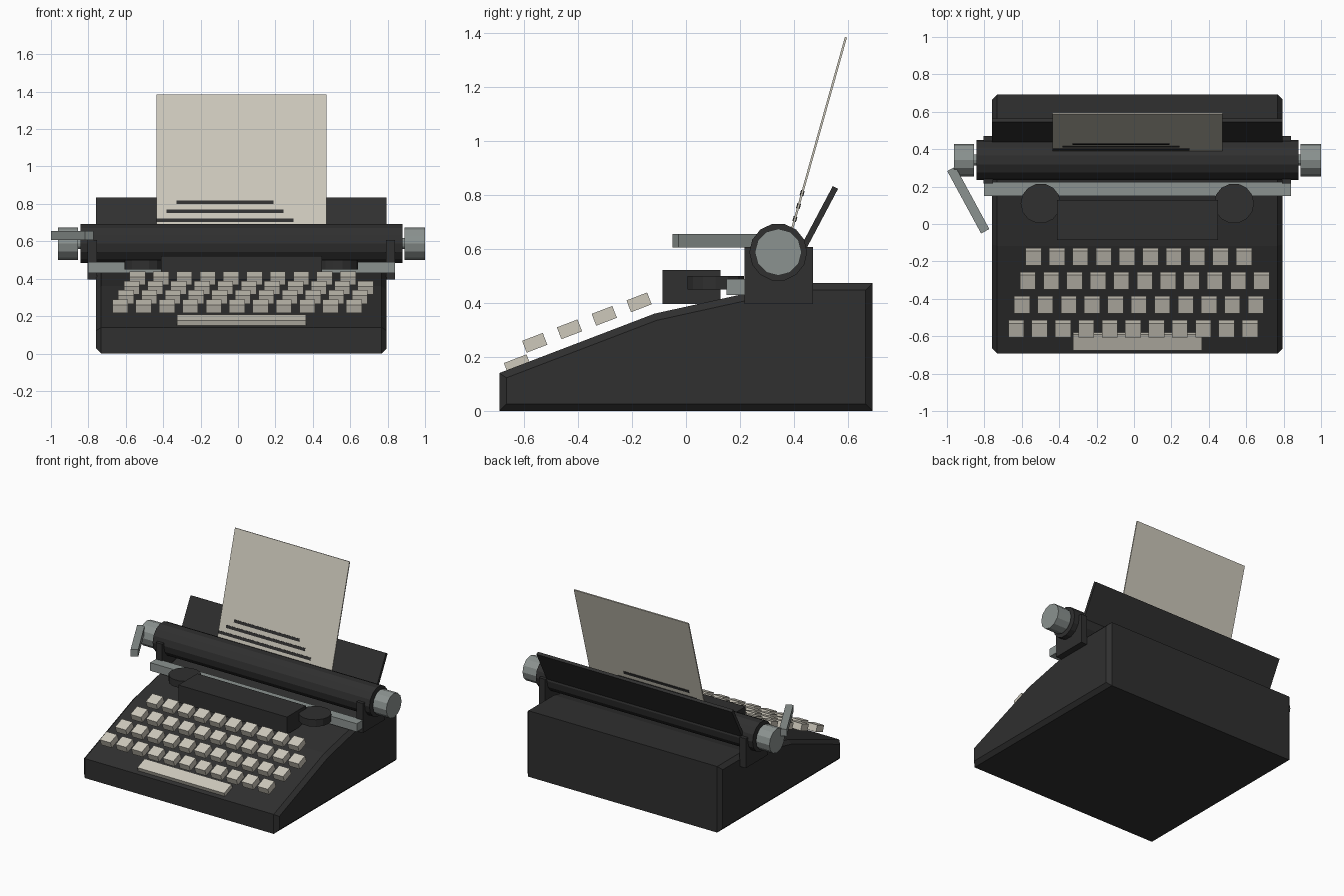
import bpy, bmesh, math
from mathutils import Matrix, Vector

cube = bpy.data.objects.get("Cube")
if cube:
    bpy.data.objects.remove(cube, do_unlink=True)

CX = 0.018  # middle of the machine; the lever shifts it off zero


def material(name, rgb):
    m = bpy.data.materials.new(name)
    m.use_nodes = True
    m.diffuse_color = (*rgb, 1)
    bsdf = next(n for n in m.node_tree.nodes if n.type == 'BSDF_PRINCIPLED')
    bsdf.inputs["Base Color"].default_value = (*rgb, 1)
    return m


BLACK = material("black enamel", (0.029, 0.029, 0.029))
STEEL = material("grey steel", (0.26, 0.29, 0.28))
CREAM = material("cream", (0.61, 0.58, 0.50))


def finish(name, bm, mat):
    bmesh.ops.recalc_face_normals(bm, faces=bm.faces)
    mesh = bpy.data.meshes.new(name)
    bm.to_mesh(mesh)
    bm.free()
    mesh.materials.append(mat)
    obj = bpy.data.objects.new(name, mesh)
    bpy.context.collection.objects.link(obj)
    return obj


def box(name, center, size, mat, tilt=0, turn=0):
    """Box with a tilt about x and a turn about z."""
    bm = bmesh.new()
    bmesh.ops.create_cube(bm, size=1, matrix=Matrix.Translation(center)
                          @ Matrix.Rotation(turn, 4, 'Z') @ Matrix.Rotation(tilt, 4, 'X')
                          @ Matrix.Diagonal((*size, 1)))
    return finish(name, bm, mat)


def cylinder(name, center, radius, depth, sides, mat, axis='X'):
    """Prism with a corner pointing up (x axis) or back (z axis)."""
    bm = bmesh.new()
    rot = Matrix.Rotation(math.pi / 2, 4, 'Z')
    if axis == 'X':
        rot = Matrix.Rotation(math.pi / 2, 4, 'Y')
    bmesh.ops.create_cone(bm, cap_ends=True, segments=sides, radius1=radius, radius2=radius,
                          depth=depth, matrix=Matrix.Translation(center) @ rot)
    return finish(name, bm, mat)


# Body: side profile extruded across, with chamfered side outlines
profile = [(-0.692, 0), (-0.692, 0.14), (-0.117, 0.36), (0.40, 0.474), (0.692, 0.474), (0.692, 0)]
bm = bmesh.new()
cap = bm.faces.new([bm.verts.new((CX - 0.776, y, z)) for y, z in profile])
grown = bmesh.ops.extrude_face_region(bm, geom=[cap], use_keep_orig=True)["geom"]
bmesh.ops.translate(bm, vec=(1.552, 0, 0), verts=[v for v in grown if isinstance(v, bmesh.types.BMVert)])
bmesh.ops.recalc_face_normals(bm, faces=bm.faces)
rims = [e for e in bm.edges if abs(e.verts[0].co.x - e.verts[1].co.x) < 0.01]
bmesh.ops.bevel(bm, geom=rims, offset=0.026, segments=1, affect='EDGES')
finish("body", bm, BLACK)

# Type basket cover and carriage rail
box("type_basket_cover", (CX, 0.021, 0.459), (0.862, 0.215, 0.126), BLACK)
box("carriage_rail", (CX, 0.187, 0.459), (1.642, 0.075, 0.058), STEEL)

# Roller
ROLLER = Vector((CX, 0.342, 0.588))
cylinder("roller", ROLLER, 0.107, 1.722, 14, BLACK)
cylinder("roller_shaft", ROLLER, 0.03, 1.9, 12, STEEL)

# Mirrored parts: brackets, knobs, ribbon spools
for side, s in (("left", 1), ("right", -1)):
    box(side + "_carriage_bracket", (CX + s * 0.797, 0.343, 0.502), (0.05, 0.254, 0.211), BLACK)
    cylinder(side + "_knob", ROLLER + Vector((s * 0.927, 0, 0)), 0.087, 0.107, 12, STEEL)
    cylinder(side + "_ribbon_spool", (CX + s * 0.517, 0.11, 0.475), 0.107, 0.05, 14, BLACK, 'Z')

# Carriage return lever
box("return_lever", (-0.886, 0.128, 0.631), (0.05, 0.38, 0.05), STEEL, turn=math.radians(28.5))


def leaning(name, low, high, x, width, thick, mat):
    """Thin sheet between two (y, z) points."""
    dy, dz = high[0] - low[0], high[1] - low[1]
    mid = (x, (low[0] + high[0]) / 2, (low[1] + high[1]) / 2)
    return box(name, mid, (width, thick, math.hypot(dy, dz)), mat, tilt=-math.atan2(dy, dz))


# Paper rest, sheet of paper, and its typed lines
leaning("paper_rest", (0.42, 0.575), (0.554, 0.828), CX, 1.552, 0.022, BLACK)
leaning("paper", (0.388, 0.655), (0.593, 1.385), CX, 0.91, 0.008, CREAM)
for i in range(3):
    z = 0.711 + 0.048 * i
    y = 0.388 + (z - 0.655) * 0.281
    x0, x1 = -0.436 + 0.0535 * i, 0.297 - 0.0535 * i
    leaning(f"typed_line_{i + 1}", (y - 0.0027, z - 0.0095), (y + 0.0027, z + 0.0095),
            (x0 + x1) / 2, x1 - x0, 0.014, BLACK)

# Keyboard: four staggered rows following the slope
SLOPE = math.radians(21)
for row, count in enumerate((11, 11, 11, 10)):
    for k in range(count):
        box(f"key_{row + 1}_{k + 1}",
            (-0.63 + 0.031 * row + 0.125 * k, -0.561 + 0.129 * row, 0.252 + 0.05 * row),
            (0.084, 0.082, 0.047), CREAM, tilt=SLOPE)
box("space_bar", (CX, -0.628, 0.179), (0.69, 0.09, 0.03), CREAM, tilt=SLOPE)
